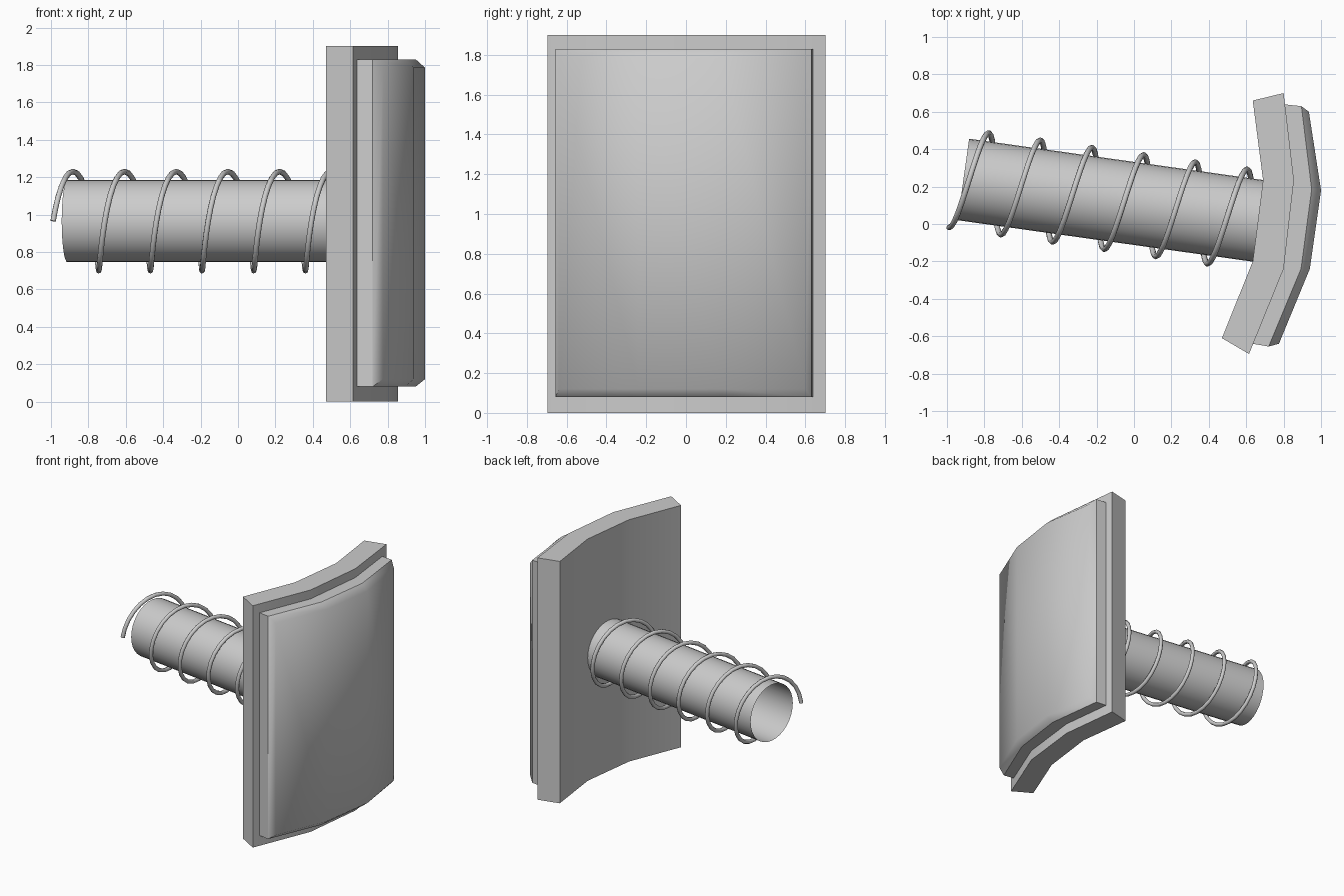
import bpy, bmesh, math
from mathutils import Matrix, Vector

if "Cube" in bpy.data.objects:
    bpy.data.objects.remove(bpy.data.objects["Cube"])


def finish(bm, name, angle):
    bmesh.ops.recalc_face_normals(bm, faces=bm.faces[:])
    me = bpy.data.meshes.new(name)
    bm.to_mesh(me)
    bm.free()
    ob = bpy.data.objects.new(name, me)
    bpy.context.collection.objects.link(ob)
    bpy.ops.object.select_all(action='DESELECT')
    ob.select_set(True)
    bpy.context.view_layer.objects.active = ob
    bpy.ops.object.shade_smooth_by_angle(angle=math.radians(angle))
    return ob


def curved_panel(name, levels, angle, sharp_level=None, back=True):
    """Loft levels of (plan points, z low, z high) from back to front."""
    bm = bmesh.new()
    rings = []
    for pts, lo, hi in levels:
        rings.append([bm.verts.new((x, y, lo)) for x, y in pts]
                     + [bm.verts.new((x, y, hi)) for x, y in reversed(pts)])
    n = len(rings[0])
    for a, b in zip(rings, rings[1:]):
        for i in range(n):
            j = (i + 1) % n
            bm.faces.new((a[i], a[j], b[j], b[i]))
    for r in ([rings[0]] if back else []) + [rings[-1]]:
        for i in range(n // 2 - 1):
            bm.faces.new((r[i], r[i + 1], r[n - 2 - i], r[n - 1 - i]))
    sharp = []
    if sharp_level is not None:
        bm.verts.index_update()
        r = rings[sharp_level]
        sharp = [{r[i].index, r[(i + 1) % n].index} for i in range(n)]
    ob = finish(bm, name, angle)
    for e in ob.data.edges:
        if set(e.vertices) in sharp:
            e.use_edge_sharp = True
    return ob


# Curved backing plate
plate_back = [(0.635, 0.66), (0.69, 0.235), (0.635, -0.2), (0.47, -0.61)]
plate_front = [(0.80, 0.70), (0.855, 0.235), (0.80, -0.24), (0.615, -0.695)]
curved_panel("backing_plate", [(plate_back, 0, 1.9), (plate_front, 0, 1.9)], 30)

# Raised pad with a chamfered, softly shaded face
pad_base = [(0.80, 0.64), (0.85, 0.2), (0.795, -0.24), (0.633, -0.64)]
pad_rim = [(0.895, 0.63), (0.95, 0.185), (0.893, -0.24), (0.72, -0.655)]
pad_face = [(0.935, 0.60), (1.0, 0.18), (0.94, -0.24), (0.775, -0.64)]
curved_panel("front_pad", [(pad_base, 0.08, 1.83), (pad_rim, 0.08, 1.83),
                           (pad_face, 0.12, 1.785)], 65, sharp_level=1, back=False)

# Frame of the tilted rod: start of the axis, its direction and its side
start = Vector((-0.912, 0.238, 0.965))
axis = Vector((0.990, -0.139, 0)).normalized()
side = Vector((-axis.y, axis.x, 0))
up = Vector((0, 0, 1))

# Hollow rod, open at its free end
bm = bmesh.new()
length, radius = 1.6, 0.22
rot = Matrix((side, up, axis)).transposed().to_4x4()
bmesh.ops.create_cone(bm, segments=32, radius1=radius, radius2=radius, depth=length,
                      matrix=Matrix.Translation(start + axis * length / 2) @ rot)
finish(bm, "hollow_rod", 30)

# Coil spring around the rod
turns, steps, pitch, coil_r = 6, 24, 0.279, 0.265
cu = bpy.data.curves.new("coil_spring", 'CURVE')
cu.dimensions = '3D'
cu.bevel_depth = 0.015
cu.bevel_resolution = 2
cu.use_fill_caps = True
sp = cu.splines.new('POLY')
sp.points.add(turns * steps)
for i, p in enumerate(sp.points):
    t = i / steps
    a = 2 * math.pi * t
    v = start + axis * (-0.04 + pitch * t) + coil_r * (up * math.sin(a) - side * math.cos(a))
    p.co = (*v, 1)
sp.use_smooth = True
bpy.context.collection.objects.link(bpy.data.objects.new("coil_spring", cu))
